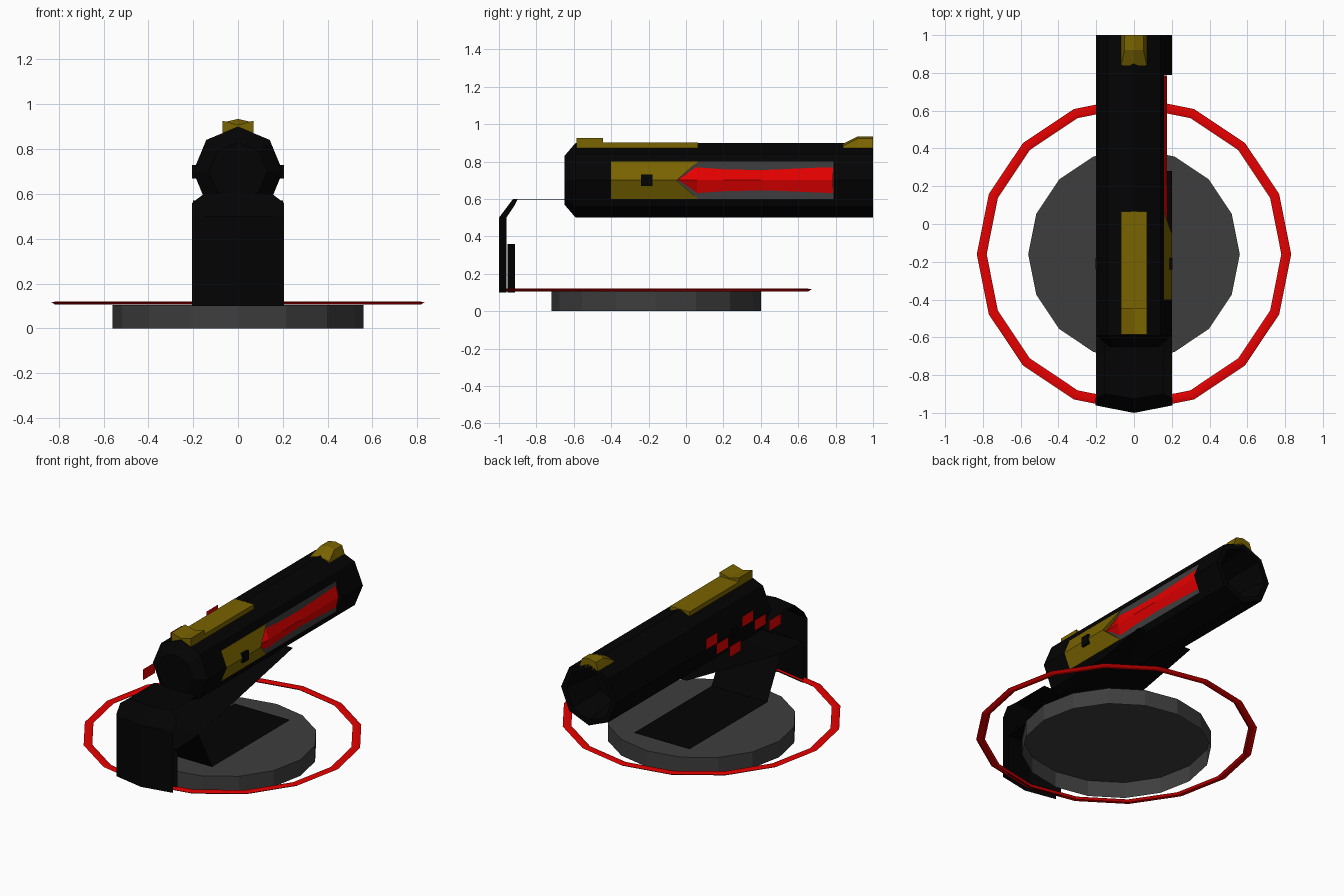
import bpy, bmesh, math

if "Cube" in bpy.data.objects:
    bpy.data.objects.remove(bpy.data.objects["Cube"])


def material(name, rgb):
    m = bpy.data.materials.new(name)
    m.diffuse_color = (*rgb, 1)
    m.use_nodes = True
    m.node_tree.nodes["Principled BSDF"].inputs["Base Color"].default_value = m.diffuse_color
    return m


BLACK = material("black metal", (0.001, 0.001, 0.001))
GREY = material("dark grey", (0.048, 0.048, 0.048))
RED = material("red", (0.78, 0.0, 0.0))
GOLD = material("old gold", (0.19, 0.125, 0.0))


def make(name, verts, faces, mat, solid=True):
    me = bpy.data.meshes.new(name)
    me.from_pydata(verts, [], faces)
    if solid:
        bm = bmesh.new()
        bm.from_mesh(me)
        bmesh.ops.recalc_face_normals(bm, faces=bm.faces)
        bm.to_mesh(me)
        bm.free()
    me.materials.append(mat)
    ob = bpy.data.objects.new(name, me)
    bpy.context.collection.objects.link(ob)
    return ob


def loft(name, sections, mat, start=True, end=True, loop=False):
    """Join equal-length closed sections of 3D points."""
    n, m = len(sections[0]), len(sections)
    verts = [p for s in sections for p in s]
    faces = []
    for i in range(m if loop else m - 1):
        a, b = i * n, (i + 1) % m * n
        faces += [(a + j, a + (j + 1) % n, b + (j + 1) % n, b + j) for j in range(n)]
    if start and not loop:
        faces.append(tuple(range(n)))
    if end and not loop:
        faces.append(tuple(range((m - 1) * n, m * n)))
    return make(name, verts, faces, mat)


def sheet(name, rows, mat):
    """Open thin sheet through rows of points."""
    n = len(rows[0])
    faces = [(i * n + j, i * n + j + 1, (i + 1) * n + j + 1, (i + 1) * n + j)
             for i in range(len(rows) - 1) for j in range(n - 1)]
    return make(name, [p for r in rows for p in r], faces, mat, False)


def box(name, lo, hi, mat):
    (x0, y0, z0), (x1, y1, z1) = lo, hi
    return loft(name, [[(x0, y0, z), (x1, y0, z), (x1, y1, z), (x0, y1, z)]
                       for z in (z0, z1)], mat)


def circle(r, z, n=16, cy=-0.16):
    return [(r * math.cos(2 * math.pi * k / n), cy + r * math.sin(2 * math.pi * k / n), z)
            for k in range(n)]


def octagon(r, y):
    return [(r * math.cos(k * math.pi / 4), y, 0.7 + r * math.sin(k * math.pi / 4))
            for k in range(8)]


# Base disc, open underneath, and floating ring
loft("base_disc", [circle(0.56, 0), circle(0.56, 0.105)], GREY, start=False)
loft("base_ring", [circle(0.832, 0.117), circle(0.815, 0.106), circle(0.793, 0.106),
                   circle(0.78, 0.117), circle(0.796, 0.12), circle(0.814, 0.12)],
     RED, loop=True)

# Front shield: creased down the middle, bent back, with clipped top corners
def crease(yc, zc, ys, zs, inner=None):
    xi, yi, zi = inner or (0.15, yc + (ys - yc) * 0.73, zc + (zs - zc) * 0.73)
    return [(-0.205, ys, zs), (-xi, yi, zi), (0, yc, zc), (xi, yi, zi), (0.205, ys, zs)]

sheet("front_shield", [crease(-1, 0.1, -0.96, 0.1), crease(-1, 0.5, -0.96, 0.5),
                       crease(-0.925, 0.6, -0.92, 0.56, (0.155, -0.9, 0.598))], BLACK)
sheet("shield_top", [[(-0.155, -0.9, 0.598), (0, -0.925, 0.6), (0.155, -0.9, 0.598)],
                     [(-0.155, -0.64, 0.598), (0, -0.64, 0.6), (0.155, -0.64, 0.598)]], BLACK)
sheet("inner_shield", [crease(-0.955, 0.1, -0.915, 0.1),
                       crease(-0.955, 0.36, -0.915, 0.36)], BLACK)

# Folded support arm: roof, ramp, floor panel and the slope to the barrel
def strip(name, profile):
    sheet(name, [[(-0.2, y, z), (0.2, y, z)] for y, z in profile], BLACK)

strip("support_floor", [(-0.92, 0.365), (-0.69, 0.375), (-0.55, 0.112), (0.25, 0.112)])
strip("support_slope", [(-0.69, 0.375), (0.28, 0.57)])

# Eight-sided barrel with a chamfered rear and a hollow muzzle
barrel = loft("barrel", [octagon(0.13, -0.65), octagon(0.2, -0.59), octagon(0.2, 1),
                         octagon(0.165, 1), octagon(0.13, 0.75)], BLACK)

# Recess in the right side of the barrel
cutter = box("recess_cutter", (0.15, -0.4, 0.6), (0.3, 0.79, 0.8), BLACK)
cutter.hide_render = True
mod = barrel.modifiers.new("recess", "BOOLEAN")
mod.operation = "DIFFERENCE"
mod.solver = "EXACT"
mod.object = cutter
bpy.context.view_layer.objects.active = barrel
bpy.ops.object.modifier_apply(modifier="recess")
bpy.data.objects.remove(cutter)
box("recess_floor", (0.149, -0.399, 0.601), (0.157, 0.789, 0.799), GREY)

# Gold side plate in two halves, leaving a notch for the red pointer's tip
for s, name in ((1, "side_plate_upper"), (-1, "side_plate_lower")):
    half = [(0.15, 0.7, -0.05), (0.2, 0.7, -0.05),
            (0.159, 0.7 + s * 0.099, 0.065), (0.15, 0.7 + s * 0.099, 0.065)]
    loft(name, [[(x, -0.4, z) for x, z, e in half], [(x, e, z) for x, z, e in half]], GOLD)
for s, name in ((1, "right_stud"), (-1, "left_stud")):
    box(name, (min(s * 0.17, s * 0.205), -0.24, 0.67),
        (max(s * 0.17, s * 0.205), -0.18, 0.73), BLACK)

# Red pointer with a ridge along its middle
loft("red_pointer", [[(0.155, y, 0.7 - w), (x, y, 0.7), (0.155, y, 0.7 + w)]
                     for y, w, x in ((-0.045, 0.002, 0.175), (0.06, 0.075, 0.178),
                                     (0.2, 0.065, 0.176), (0.4, 0.06, 0.175),
                                     (0.785, 0.077, 0.175))], RED)

# Gold top strip, notched sight and tapered sight
box("top_strip", (-0.07, -0.45, 0.866), (0.07, 0.065, 0.901), GOLD)
notch = [(-0.07, 0.866), (0.07, 0.866), (0.07, 0.927), (0, 0.908), (-0.07, 0.927)]
loft("notched_sight", [[(x, y, z) for x, z in notch] for y in (-0.585, -0.445)], GOLD)
loft("tapered_sight", [[(-0.07, y, 0.868), (0.07, y, 0.868), (w, y, h - 0.012),
                        (0, y, h), (-w, y, h - 0.012)]
                       for y, w, h in ((0.84, 0.068, 0.895), (0.92, 0.05, 0.935),
                                       (1, 0.05, 0.935))], GOLD)

# Six red marker squares standing just off the left side
for i, (y, z) in enumerate([(0.07, 0.757), (-0.04, 0.684), (-0.17, 0.615),
                            (-0.3, 0.762), (-0.43, 0.69), (-0.58, 0.63)]):
    sheet(f"red_marker_{i + 1}", [[(-0.235, y - 0.06, z + d), (-0.235, y + 0.06, z + d)]
                                  for d in (-0.035, 0.035)], RED)
